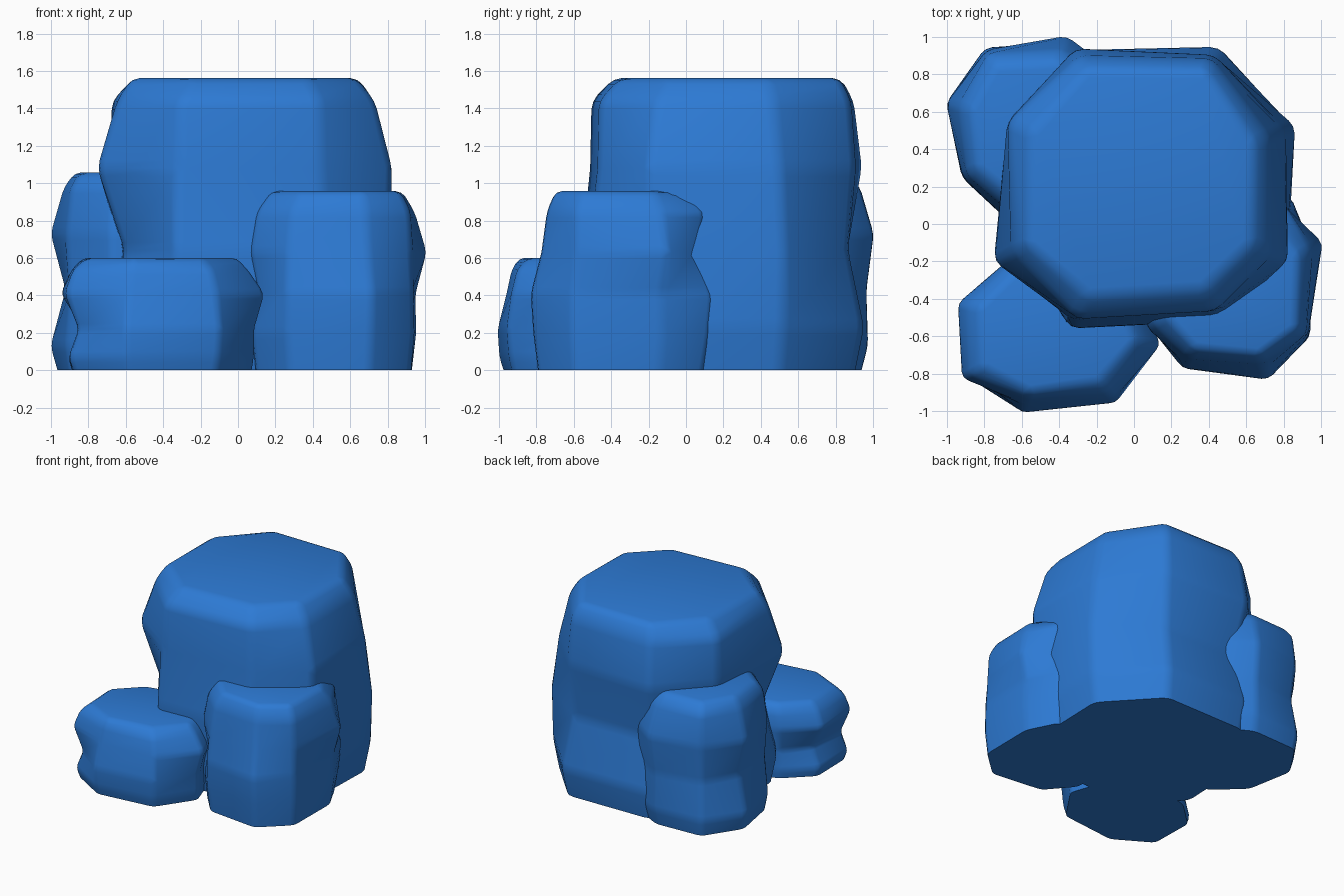
import bpy, bmesh
from mathutils import Vector

if "Cube" in bpy.data.objects:
    bpy.data.objects.remove(bpy.data.objects["Cube"])

stone = bpy.data.materials.new("blue_stone")
stone.diffuse_color = (0.026, 0.195, 0.66, 1)
stone.use_nodes = True
stone.node_tree.nodes["Principled BSDF"].inputs["Base Color"].default_value = stone.diffuse_color


def boulder(name, outline, rings, bevel):
    """Loft an eight-sided outline through rings of
    (height, percentage scale of each corner)."""
    centre = sum((Vector(p) for p in outline), Vector((0, 0))) / len(outline)
    # carry the lowest slope below ground so the base can be cut off flat
    z1, first, second = rings[1][0], rings[0][1], rings[1][1]
    below = [a - (b - a) * 0.1 / z1 for a, b in zip(first, second)]
    rings = [(-0.1, below)] + rings[1:]
    bm = bmesh.new()
    loops = []
    for z, scales in rings:
        loop = []
        for p, s in zip(outline, scales):
            q = centre + (Vector(p) - centre) * s / 100
            loop.append(bm.verts.new((q.x, q.y, z)))
        loops.append(loop)
    n = len(outline)
    for low, high in zip(loops, loops[1:]):
        for i in range(n):
            j = (i + 1) % n
            bm.faces.new((low[i], low[j], high[j], high[i]))
    bm.faces.new(loops[0][::-1])
    bm.faces.new(loops[-1])
    bmesh.ops.recalc_face_normals(bm, faces=bm.faces[:])
    mesh = bpy.data.meshes.new(name)
    bm.to_mesh(mesh)
    bm.free()
    mesh.materials.append(stone)
    obj = bpy.data.objects.new(name, mesh)
    bpy.context.collection.objects.link(obj)
    # worn, rounded edges
    mod = obj.modifiers.new("worn_edges", 'BEVEL')
    mod.width = bevel
    mod.segments = 2
    mod.limit_method = 'ANGLE'
    mod.angle_limit = 0.14
    bpy.ops.object.select_all(action='DESELECT')
    obj.select_set(True)
    bpy.context.view_layer.objects.active = obj
    bpy.ops.object.modifier_apply(modifier=mod.name)
    # flat base on the ground
    bm = bmesh.new()
    bm.from_mesh(mesh)
    cut = bmesh.ops.bisect_plane(
        bm, geom=bm.verts[:] + bm.edges[:] + bm.faces[:], plane_co=(0, 0, 0),
        plane_no=(0, 0, 1), clear_inner=True)["geom_cut"]
    rim = [e for e in cut if isinstance(e, bmesh.types.BMEdge)]
    bmesh.ops.contextual_create(bm, geom=rim)
    bmesh.ops.recalc_face_normals(bm, faces=bm.faces[:])
    bm.to_mesh(mesh)
    bm.free()
    bpy.ops.object.shade_smooth_by_angle(angle=0.7)
    return obj


# Tall central boulder
boulder("main_boulder",
        [(-0.75, -0.2), (-0.34, -0.56), (0.47, -0.52), (0.84, -0.21),
         (0.87, 0.53), (0.46, 0.96), (-0.32, 0.95), (-0.7, 0.56)],
        [(0, (90, 92, 92, 93, 92, 93, 93, 92)),
         (0.23, (95, 98, 98, 98, 97, 99, 98, 97)),
         (0.64, (82, 100, 100, 96, 99, 88, 87, 91)),
         (1.08, (101, 94, 93, 98, 92, 93, 99, 97)),
         (1.44, (87, 93, 92, 86, 82, 90, 93, 97)),
         (1.562, (78, 77, 76, 73, 72, 82, 84, 81))], 0.045)

# Low boulder at the front left
boulder("front_left_boulder",
        [(-0.95, -0.42), (-0.93, -0.83), (-0.6, -1.01), (-0.09, -0.96),
         (0.15, -0.65), (0.02, -0.3), (-0.35, -0.12), (-0.7, -0.2)],
        [(0, (88, 90, 93, 92, 88, 90, 92, 90)),
         (0.07, (92, 95, 98, 96, 90, 92, 95, 92)),
         (0.22, (76, 85, 100, 99, 90, 92, 97, 88)),
         (0.41, (100, 99, 89, 93, 100, 97, 95, 98)),
         (0.54, (88, 90, 83, 85, 84, 88, 92, 92)),
         (0.6, (77, 75, 74, 70, 74, 76, 80, 80))], 0.03)

# Medium boulder at the front right
boulder("front_right_boulder",
        [(0.06, -0.55), (0.25, -0.78), (0.72, -0.84), (0.95, -0.61),
         (1.01, -0.1), (0.83, 0.13), (0.4, 0.16), (0.08, -0.15)],
        [(0, (93, 92, 91, 94, 83, 93, 93, 94)),
         (0.2, (97, 97, 96, 98, 88, 100, 98, 98)),
         (0.41, (90, 98, 99, 97, 87, 104, 102, 93)),
         (0.63, (100, 92, 87, 95, 101, 85, 89, 100)),
         (0.85, (92, 86, 81, 93, 86, 96, 95, 93)),
         (0.957, (76, 74, 72, 80, 72, 72, 75, 78))], 0.035)

# Medium boulder at the back left
boulder("back_left_boulder",
        [(-1.01, 0.65), (-0.93, 0.24), (-0.68, 0.01), (-0.3, 0.05),
         (-0.1, 0.4), (-0.04, 0.78), (-0.36, 1.01), (-0.8, 0.95)],
        [(0, (92, 93, 93, 93, 93, 95, 86, 94)),
         (0.13, (100, 98, 98, 98, 98, 101, 93, 99)),
         (0.43, (82, 93, 96, 96, 96, 96, 92, 90)),
         (0.73, (100, 97, 98, 98, 98, 98, 100, 96)),
         (0.98, (84, 91, 88, 90, 90, 90, 84, 92)),
         (1.057, (72, 77, 74, 76, 76, 76, 71, 77))], 0.035)
